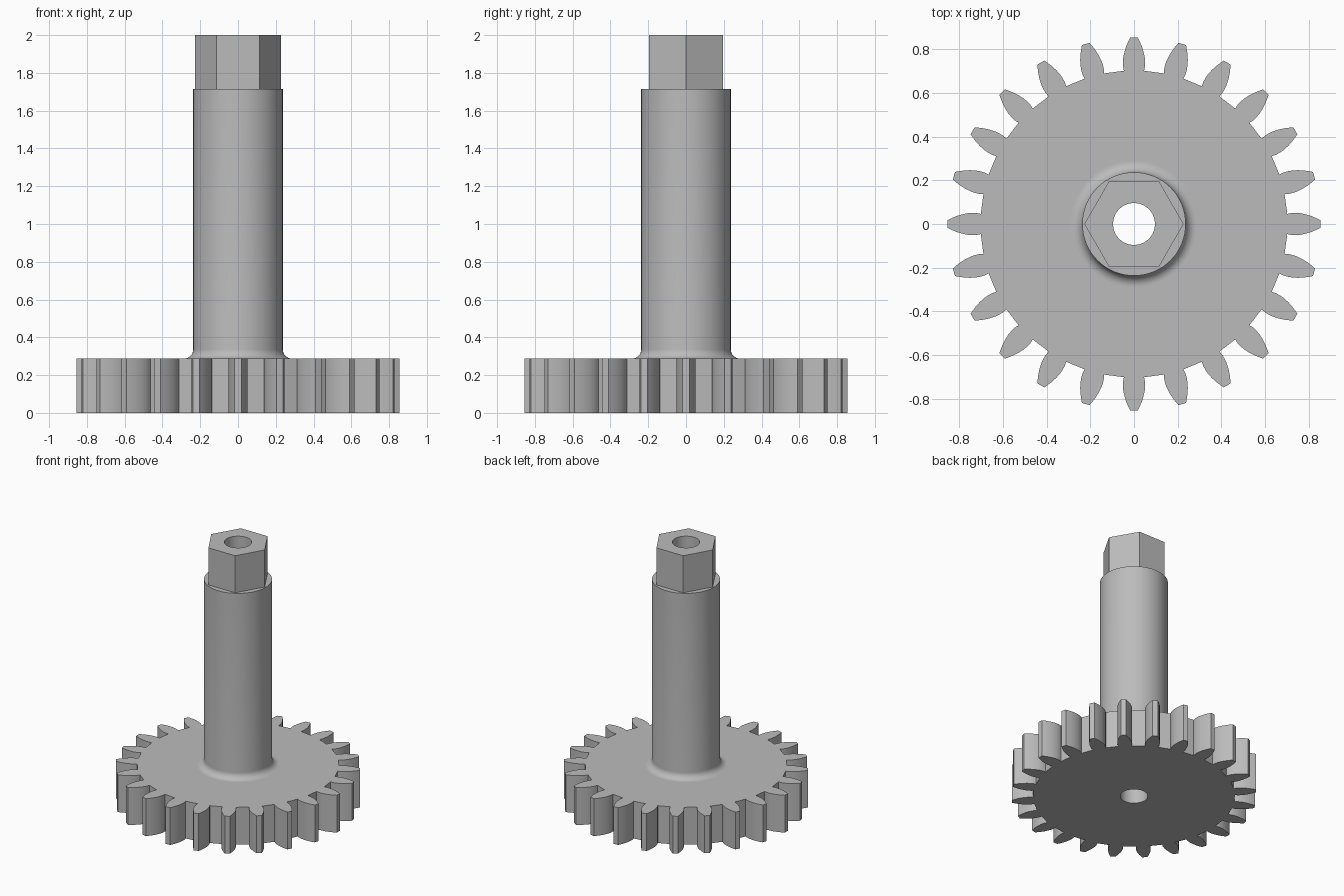
import bpy, bmesh
from math import sin, cos, pi, radians

if "Cube" in bpy.data.objects:
    bpy.data.objects.remove(bpy.data.objects["Cube"])

TEETH = 24
SEG = 64
GEAR_TOP, SHAFT_TOP, HEX_TOP = 0.287, 1.715, 2.0
SHAFT_R, FILLET, HEX_R, BORE_R = 0.237, 0.05, 0.2275, 0.096

bm = bmesh.new()


def loop(points, z):
    """Closed ring of vertices at height z."""
    vs = [bm.verts.new((x, y, z)) for x, y in points]
    for a, b in zip(vs, vs[1:] + vs[:1]):
        bm.edges.new((a, b))
    return vs


def circle(r, n=SEG):
    return [(r * cos(2 * pi * i / n), r * sin(2 * pi * i / n)) for i in range(n)]


def bridge(lo, hi):
    """Wall between two rings with the same number of vertices."""
    n = len(lo)
    for i in range(n):
        j = (i + 1) % n
        bm.faces.new((lo[i], lo[j], hi[j], hi[i]))


def cap(outer, inner):
    """Flat annular face between two rings."""
    edges = []
    for vs in (outer, inner):
        for a, b in zip(vs, vs[1:] + vs[:1]):
            edges.append(bm.edges.get((a, b)))
    bmesh.ops.triangle_fill(bm, edges=edges, use_beauty=True)


# Tooth half profile: (radius along tooth axis, half width)
half = [(0.702, 0.046), (0.722, 0.0505), (0.742, 0.051), (0.765, 0.049),
        (0.79, 0.0435), (0.815, 0.0355), (0.835, 0.027), (0.854, 0.018)]
tooth = [(r, -w) for r, w in half] + [(r, w) for r, w in reversed(half)]
outline = []
for k in range(TEETH):
    a = 2 * pi * k / TEETH
    outline += [(x * cos(a) - y * sin(a), x * sin(a) + y * cos(a)) for x, y in tooth]

# Gear wheel
gear_lo, gear_hi = loop(outline, 0), loop(outline, GEAR_TOP)
bore_lo = loop(circle(BORE_R), 0)
bridge(gear_lo, gear_hi)
cap(gear_lo, bore_lo)

# Fillet ring and round shaft
ring = loop(circle(SHAFT_R + FILLET + 0.006), GEAR_TOP)
cap(gear_hi, ring)
for i in range(9):
    t = radians(90 * i / 8)
    nxt = loop(circle(SHAFT_R + FILLET * (1 - sin(t))), GEAR_TOP + FILLET * (1 - cos(t)))
    bridge(ring, nxt)
    ring = nxt
shaft_hi = loop(circle(SHAFT_R), SHAFT_TOP)
bridge(ring, shaft_hi)

# Hexagonal drive end with corners on the x axis
hex_lo, hex_hi = loop(circle(HEX_R, 6), SHAFT_TOP), loop(circle(HEX_R, 6), HEX_TOP)
cap(shaft_hi, hex_lo)
bridge(hex_lo, hex_hi)

# Through bore
bore_hi = loop(circle(BORE_R), HEX_TOP)
cap(hex_hi, bore_hi)
bridge(bore_lo, bore_hi)

bmesh.ops.recalc_face_normals(bm, faces=bm.faces[:])
mesh = bpy.data.meshes.new("gear_shaft")
bm.to_mesh(mesh)
bm.free()

grey = bpy.data.materials.new("plain grey")
grey.diffuse_color = (0.5, 0.5, 0.5, 1)
grey.use_nodes = True
grey.node_tree.nodes["Principled BSDF"].inputs["Base Color"].default_value = grey.diffuse_color
mesh.materials.append(grey)

obj = bpy.data.objects.new("gear_shaft", mesh)
bpy.context.collection.objects.link(obj)
bpy.context.view_layer.objects.active = obj
obj.select_set(True)
bpy.ops.object.shade_smooth_by_angle(angle=radians(30))
